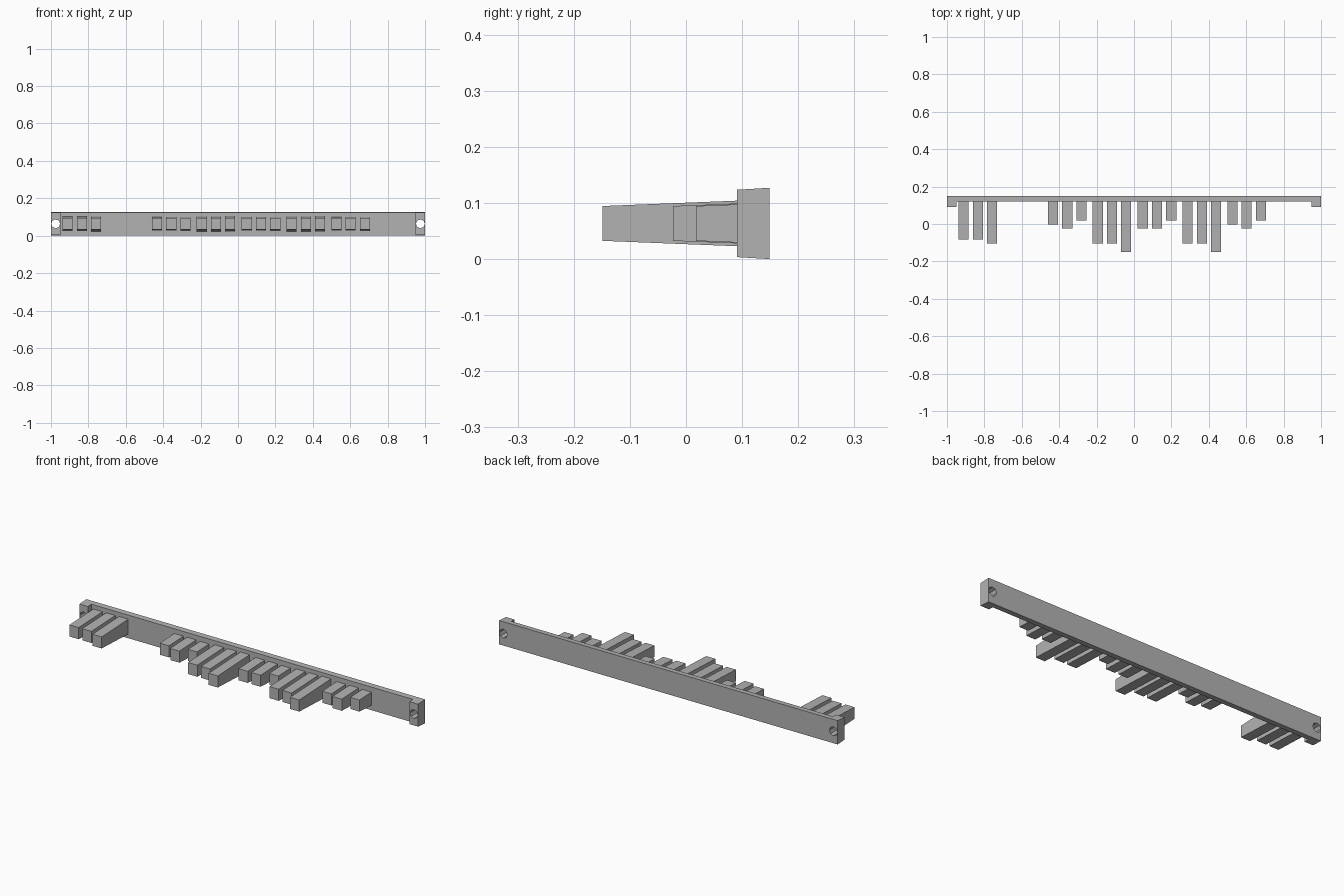
import bpy, bmesh, math
from mathutils import Matrix

if "Cube" in bpy.data.objects:
    bpy.data.objects.remove(bpy.data.objects["Cube"])

grey = bpy.data.materials.new("plain grey")
grey.use_nodes = True
COLOUR = (0.45, 0.45, 0.45, 1)
grey.diffuse_color = COLOUR
grey.node_tree.nodes["Principled BSDF"].inputs["Base Color"].default_value = COLOUR

MID_Z = 0.0635
BACK, PLATE_FRONT, TAB_FRONT = 0.149, 0.119, 0.091


def add_object(name, bm):
    bmesh.ops.recalc_face_normals(bm, faces=bm.faces)
    mesh = bpy.data.meshes.new(name)
    bm.to_mesh(mesh)
    bm.free()
    mesh.materials.append(grey)
    obj = bpy.data.objects.new(name, mesh)
    bpy.context.collection.objects.link(obj)
    return obj


def extrude_side_profile(name, profile, x0, x1):
    """Extrude a (y, z) outline along x."""
    bm = bmesh.new()
    face = bm.faces.new([bm.verts.new((x0, y, z)) for y, z in profile])
    new = bmesh.ops.extrude_face_region(bm, geom=[face])["geom"]
    verts = [v for v in new if isinstance(v, bmesh.types.BMVert)]
    bmesh.ops.translate(bm, verts=verts, vec=(x1 - x0, 0, 0))
    return add_object(name, bm)


def drafted(y0, y1, half0, half1):
    return [(y0, MID_Z - half0), (y1, MID_Z - half1),
            (y1, MID_Z + half1), (y0, MID_Z + half0)]


def rail_half(y):
    # half height of the rail, drafted towards the front
    return MID_Z - 0.06 * (BACK - y)


# Rail: one thin drafted bar, with a thicker mounting tab at each end
rail = extrude_side_profile(
    "back_rail", drafted(PLATE_FRONT, BACK, rail_half(PLATE_FRONT), rail_half(BACK)), -1, 1)
for side, label in ((-1, "right"), (1, "left")):
    tab = extrude_side_profile(
        label + "_mounting_tab",
        drafted(TAB_FRONT, PLATE_FRONT, rail_half(TAB_FRONT), rail_half(PLATE_FRONT)),
        *sorted((side * 0.95, side)))

    # Screw hole through tab and rail
    bm = bmesh.new()
    bmesh.ops.create_cone(bm, cap_ends=True, segments=8, radius1=0.024, radius2=0.024, depth=0.3,
                          matrix=Matrix.Translation((side * 0.975, 0.12, MID_Z))
                          @ Matrix.Rotation(math.pi / 2, 4, "X"))
    cutter = add_object(label + "_hole_cutter", bm)
    cutter.hide_render = True
    cutter.hide_viewport = True
    cutter.display_type = "WIRE"
    for part in (rail, tab):
        mod = part.modifiers.new("screw hole", "BOOLEAN")
        mod.operation = "DIFFERENCE"
        mod.solver = "EXACT"
        mod.object = cutter

# Teeth: groups of three with equal pitch, each group given by its middle x and tip depths
GROUPS = [
    (-0.835, (-0.082, -0.082, -0.105)),
    (-0.357, (-0.002, -0.023, 0.018)),
    (-0.118, (-0.105, -0.105, -0.149)),
    (0.123, (-0.023, -0.023, 0.018)),
    (0.363, (-0.105, -0.105, -0.149)),
    (0.602, (-0.002, -0.023, 0.018)),
]
PITCH, HALF_WIDTH, TIP_HALF, DRAFT = 0.076, 0.027, 0.031, 0.04
number = 0
for middle, tips in GROUPS:
    for step, tip in zip((-1, 0, 1), tips):
        number += 1
        x = middle + step * PITCH
        root_half = TIP_HALF + DRAFT * (PLATE_FRONT - tip)
        extrude_side_profile(f"tooth_{number}", drafted(tip, PLATE_FRONT, TIP_HALF, root_half),
                             x - HALF_WIDTH, x + HALF_WIDTH)
